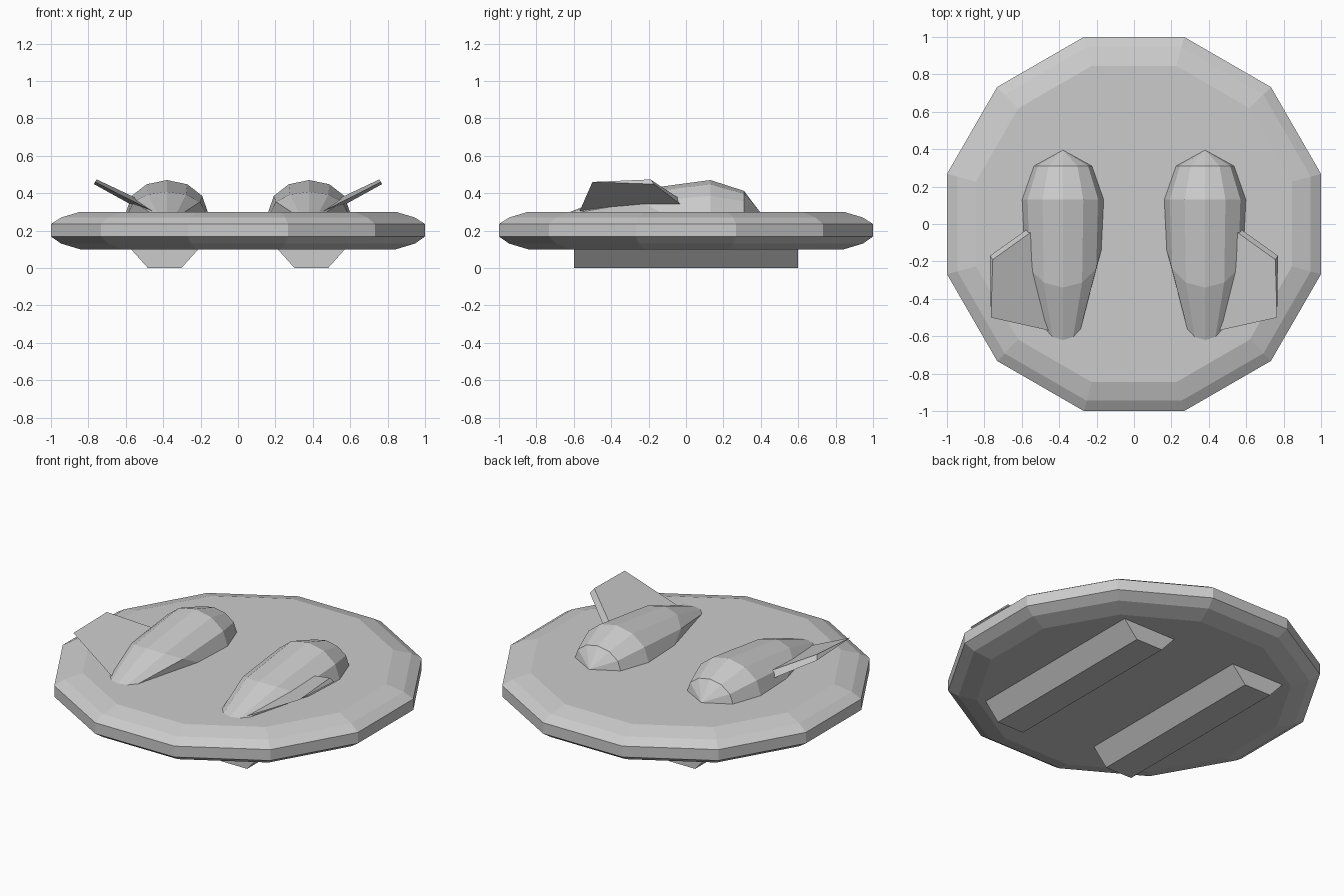
import bpy, bmesh
from math import sin, cos, pi, radians

if "Cube" in bpy.data.objects:
    bpy.data.objects.remove(bpy.data.objects["Cube"])


def build(name, rings, closed=True, caps=True):
    """Loft matching rings of points into a flat-shaded object."""
    bm = bmesh.new()
    loops = [[bm.verts.new(p) for p in r] for r in rings]
    n = len(loops[0])
    for a, b in zip(loops, loops[1:]):
        for i in range(n if closed else n - 1):
            j = (i + 1) % n
            bm.faces.new((a[i], a[j], b[j], b[i]))
    if caps:
        bm.faces.new(loops[0])
        bm.faces.new(loops[-1])
    bmesh.ops.remove_doubles(bm, verts=bm.verts, dist=1e-4)
    bmesh.ops.recalc_face_normals(bm, faces=bm.faces)
    mesh = bpy.data.meshes.new(name)
    bm.to_mesh(mesh)
    bm.free()
    ob = bpy.data.objects.new(name, mesh)
    bpy.context.collection.objects.link(ob)
    return ob


def mirror(ob):
    ob.modifiers.new("mirror", 'MIRROR').use_axis[0] = True


# Twelve-sided disc with a stepped bevel: (distance to flat side, z)
profile = [(0.845, 0.10), (0.945, 0.13), (1.0, 0.168),
           (1.0, 0.235), (0.945, 0.27), (0.845, 0.30)]
angles = [radians(15 + 30 * i) for i in range(12)]
build("disc", [[(r / cos(pi / 12) * cos(a), r / cos(pi / 12) * sin(a), z)
                for a in angles] for r, z in profile])

# Skids under the disc
section = [(0.212, 0.10), (0.302, 0.0), (0.482, 0.0), (0.572, 0.10)]
mirror(build("skid", [[(x, y, z) for x, z in section] for y in (-0.6, 0.6)]))

# Pods: half-round rings (half width, height, y at crown, y at sides)
stations = [(0.0, 0.0, 0.395, 0.395), (0.155, 0.112, 0.31, 0.31),
            (0.218, 0.17, 0.13, 0.13), (0.205, 0.107, -0.34, -0.14),
            (0.11, 0.0, -0.62, -0.50)]
rings = []
for w, h, crown, side in stations:
    rings.append([(0.38 + w * sin(t), side + (crown - side) * cos(t), 0.30 + h * cos(t))
                  for t in (radians(-90 + 30 * i) for i in range(7))])
mirror(build("pod", rings, closed=False, caps=False))

# Fins: thin wedge, thick at the leading edge
root = [(0.42, 0.08, 0.255), (0.42, 0.05, 0.315), (0.42, -0.577, 0.285)]
tip = [(0.77, -0.17, 0.448), (0.755, -0.19, 0.473), (0.765, -0.50, 0.46)]
mirror(build("fin", [root, tip]))
